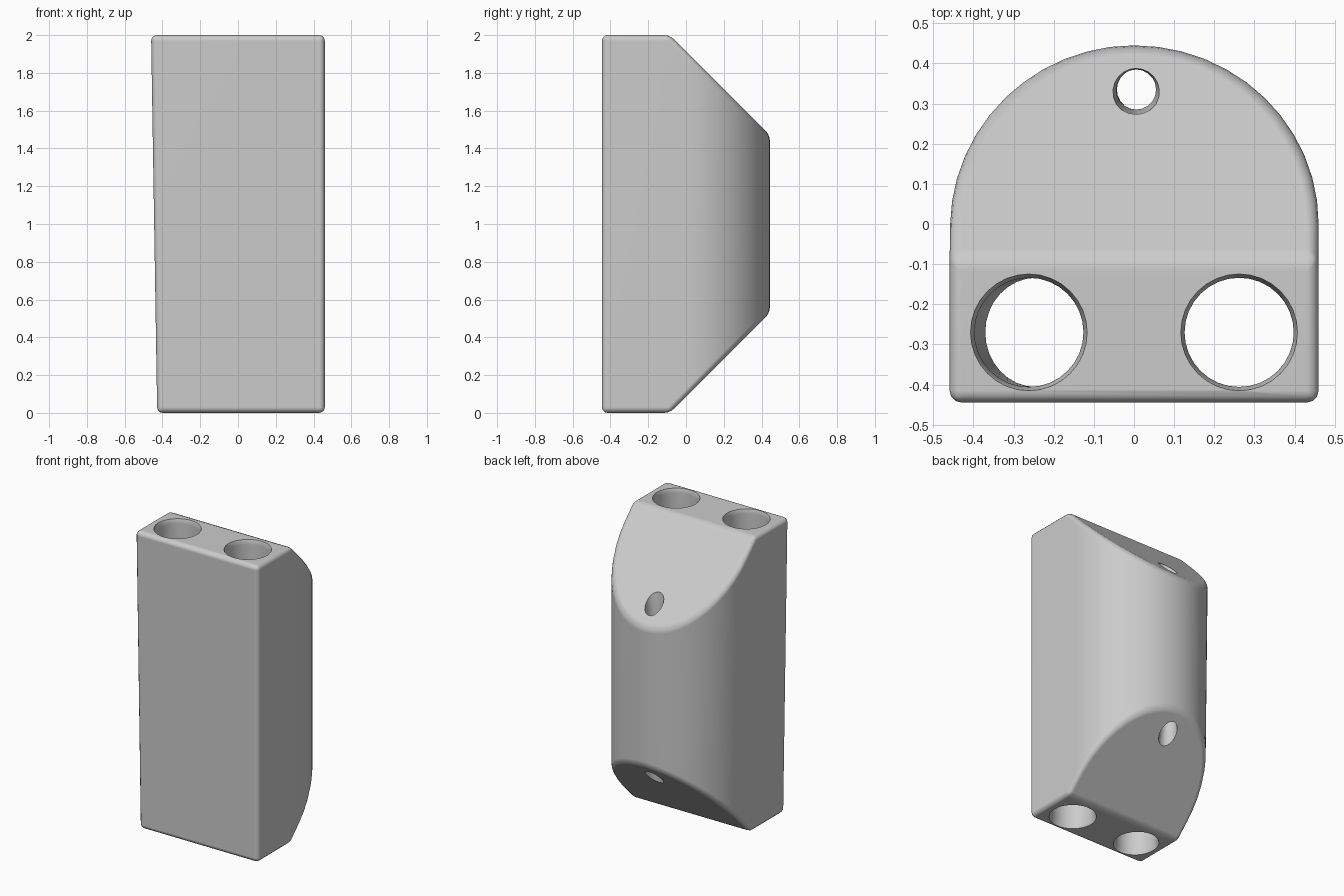
import bpy, bmesh, math
from mathutils import Vector

cube = bpy.data.objects.get("Cube")
if cube:
    bpy.data.objects.remove(cube, do_unlink=True)

HEIGHT, HALF_W, FRONT, BACK = 2.0, 0.46, -0.445, 0.445

grey = bpy.data.materials.new("plain grey")
grey.use_nodes = True
colour = (0.6, 0.6, 0.6, 1)
grey.diffuse_color = colour
grey.node_tree.nodes["Principled BSDF"].inputs["Base Color"].default_value = colour


def new_object(name, bm):
    bmesh.ops.recalc_face_normals(bm, faces=bm.faces)
    mesh = bpy.data.meshes.new(name)
    bm.to_mesh(mesh)
    bm.free()
    obj = bpy.data.objects.new(name, mesh)
    bpy.context.collection.objects.link(obj)
    mesh.materials.append(grey)
    return obj


def hole_cutter(name, x, y, radius, profile, sides):
    """Vertical lathed plug; profile lists (height, extra radius)."""
    bm = bmesh.new()
    rings = []
    for z, extra in profile:
        rings.append([bm.verts.new((x + (radius + extra) * math.cos(a),
                                    y + (radius + extra) * math.sin(a), z))
                      for a in (2 * math.pi * i / sides for i in range(sides))])
    for low, high in zip(rings, rings[1:]):
        for i in range(sides):
            j = (i + 1) % sides
            bm.faces.new((low[i], low[j], high[j], high[i]))
    bm.faces.new(rings[0][::-1])
    bm.faces.new(rings[-1])
    obj = new_object(name, bm)
    obj.hide_render = True
    return obj


# Body: D-shaped outline, extruded upward
STEPS = 24
outline = [(-HALF_W, FRONT), (HALF_W, FRONT)]
outline += [(HALF_W * math.cos(math.pi * i / STEPS), BACK * math.sin(math.pi * i / STEPS))
            for i in range(STEPS + 1)]
bm = bmesh.new()
base = bm.faces.new([bm.verts.new((x, y, 0)) for x, y in outline])
top = bmesh.ops.extrude_face_region(bm, geom=[base])["geom"]
bmesh.ops.translate(bm, vec=(0, 0, HEIGHT),
                    verts=[v for v in top if isinstance(v, bmesh.types.BMVert)])

# Slanted cuts at the back, top and bottom
for z, up in ((HEIGHT, 1), (0, -1)):
    cut = bmesh.ops.bisect_plane(bm, geom=bm.verts[:] + bm.edges[:] + bm.faces[:],
                                 plane_co=Vector((0, -0.085, z)),
                                 plane_no=Vector((0, 1, up)), clear_outer=True)
    edges = [e for e in cut["geom_cut"] if isinstance(e, bmesh.types.BMEdge)]
    bmesh.ops.contextual_create(bm, geom=edges)
body = new_object("drilled_block", bm)
bpy.context.view_layer.objects.active = body
body.select_set(True)

# Rounded outer edges
bevel = body.modifiers.new("rounded edges", 'BEVEL')
bevel.width = 0.03
bevel.segments = 3
bevel.limit_method = 'ANGLE'
bevel.angle_limit = math.radians(30)
bevel.use_clamp_overlap = False
bpy.ops.object.modifier_apply(modifier=bevel.name)

# Two large bores and one small bore
flare = [(-0.02, 0.012), (0.003, 0.009), (0.03, 0),
         (HEIGHT - 0.03, 0), (HEIGHT - 0.003, 0.009), (HEIGHT + 0.02, 0.012)]
small = [(-0.1, 0.012), (0.38, 0.012), (0.5, 0), (1.5, 0), (1.62, 0.012), (2.1, 0.012)]
cutters = [hole_cutter("left_bore_cutter", 0.262, -0.27, 0.136, flare, 32),
           hole_cutter("right_bore_cutter", -0.262, -0.27, 0.136, flare, 32),
           hole_cutter("small_bore_cutter", 0.005, 0.335, 0.05, small, 20)]
for cutter in cutters:
    mod = body.modifiers.new("bore", 'BOOLEAN')
    mod.operation = 'DIFFERENCE'
    mod.solver = 'EXACT'
    mod.object = cutter
    bpy.ops.object.modifier_apply(modifier=mod.name)
for cutter in cutters:
    bpy.data.objects.remove(cutter, do_unlink=True)

# The right side leans slightly inward toward the base
for v in body.data.vertices:
    if v.co.x < 0:
        v.co.x *= 1 - 0.07 * (1 - v.co.z / HEIGHT)

bpy.ops.object.shade_smooth_by_angle(angle=math.radians(40))
normals = body.modifiers.new("even shading", 'WEIGHTED_NORMAL')
normals.keep_sharp = True
